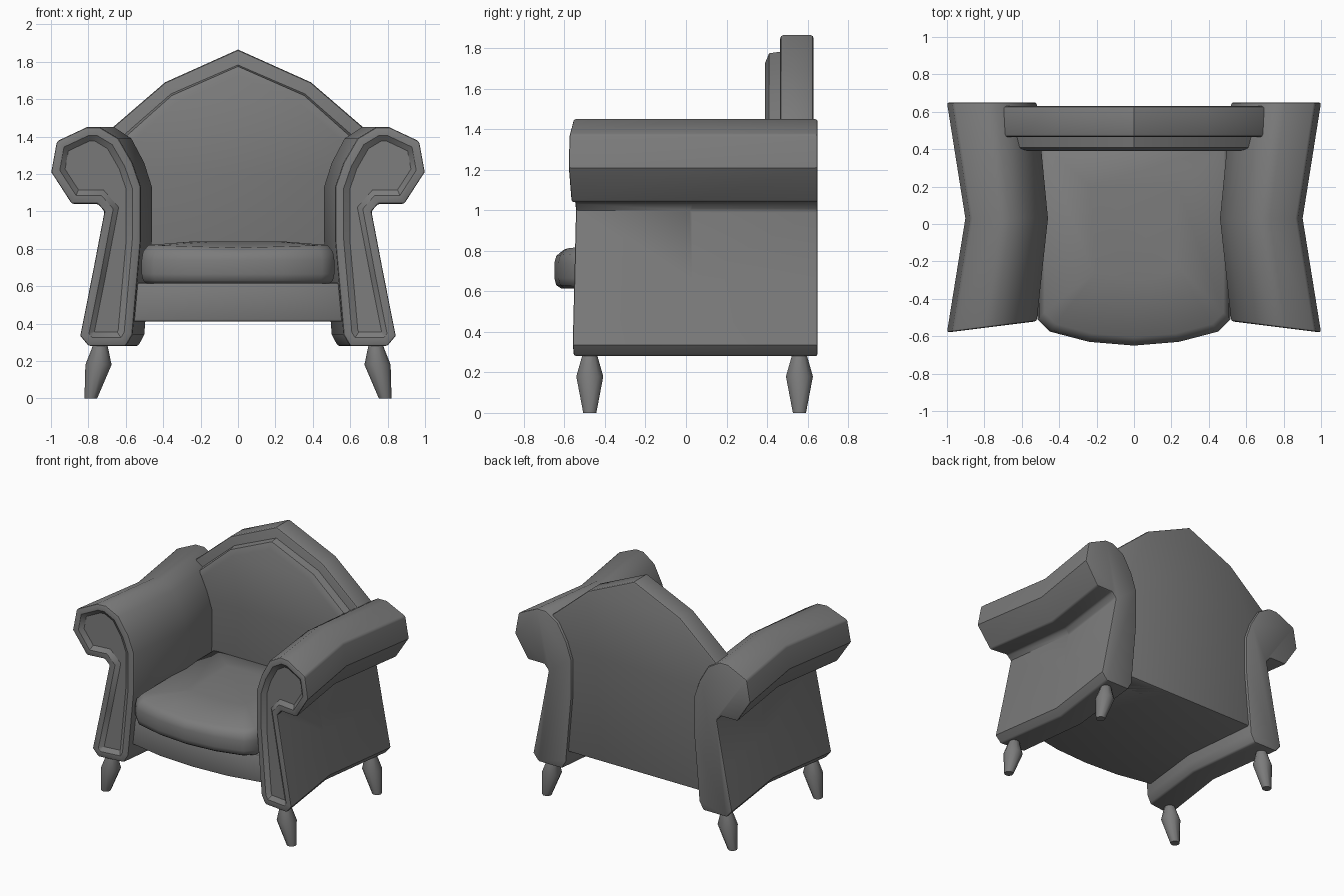
import bpy, bmesh, math
from mathutils import Vector

if "Cube" in bpy.data.objects:
    bpy.data.objects.remove(bpy.data.objects["Cube"])

GREY = (0.2, 0.2, 0.2, 1)
fabric = bpy.data.materials.new("grey upholstery")
fabric.use_nodes = True
fabric.diffuse_color = GREY
fabric.node_tree.nodes["Principled BSDF"].inputs["Base Color"].default_value = GREY


def loft(name, rings, insets=(), bevel=0.0, segments=2, angle=35):
    """Skin closed rings, cap both ends and inset the first cap."""
    bm = bmesh.new()
    loops = [[bm.verts.new(p) for p in ring] for ring in rings]
    n = len(loops[0])
    for a, b in zip(loops, loops[1:]):
        for i in range(n):
            bm.faces.new((a[i], a[(i + 1) % n], b[(i + 1) % n], b[i]))
    first = bm.faces.new(loops[0])
    bm.faces.new(loops[-1])
    bmesh.ops.recalc_face_normals(bm, faces=bm.faces)
    for thickness, depth in insets:
        bmesh.ops.inset_region(bm, faces=[first], thickness=thickness,
                               depth=depth, use_even_offset=True)
    mesh = bpy.data.meshes.new(name)
    bm.to_mesh(mesh)
    bm.free()
    mesh.materials.append(fabric)
    ob = bpy.data.objects.new(name, mesh)
    bpy.context.collection.objects.link(ob)
    bpy.ops.object.select_all(action='DESELECT')
    ob.select_set(True)
    bpy.context.view_layer.objects.active = ob
    if bevel:
        mod = ob.modifiers.new("soft_edges", 'BEVEL')
        mod.width, mod.segments = bevel, segments
        mod.limit_method, mod.angle_limit = 'ANGLE', math.radians(50)
        bpy.ops.object.modifier_apply(modifier=mod.name)
    bpy.ops.object.shade_smooth_by_angle(angle=math.radians(angle))
    return ob


def mirrored(half):
    """Complete a right-hand outline across x = 0."""
    return half + [(-x, v) for x, v in reversed(half) if x > 0]


# Scrolled arms, waisted halfway along, with a sunken front panel
ARM = [(0.60, 0.28), (0.80, 0.28), (0.845, 0.335), (0.78, 0.66), (0.715, 1.0),
       (0.75, 1.04), (0.89, 1.04), (1.0, 1.21), (0.97, 1.375), (0.81, 1.45),
       (0.74, 1.45), (0.64, 1.39), (0.565, 1.26), (0.52, 1.13), (0.52, 0.85),
       (0.565, 0.34)]
for side, s in (("left", 1), ("right", -1)):
    front = [(s * x, -0.52 - 0.125 * (x - 0.52), z) for x, z in ARM]
    waist = [(s * (x - 0.06 - 0.08 * (x - 0.52)), 0.03, z) for x, z in ARM]
    back = [(s * x, 0.65, z) for x, z in ARM]
    loft(side + "_arm", [front, waist, back],
         insets=[(0.045, 0), (0.03, -0.025)], bevel=0.012)

# Peaked back frame
FRAME = mirrored([(0.58, 0.41), (0.62, 1.2), (0.715, 1.41), (0.39, 1.69), (0, 1.865)])
loft("back_frame", [[(x, y, z) for x, z in FRAME] for y in (0.465, 0.63)],
     bevel=0.015, angle=25)

# Padded panel on the front of the back
PAD = mirrored([(0.55, 0.6), (0.57, 1.2), (0.635, 1.39), (0.36, 1.63), (0, 1.785)])
loft("back_cushion", [[(x * 0.98, 0.41, z - 0.01) for x, z in PAD],
                      [(x, 0.48, z) for x, z in PAD]],
     insets=[(0.045, 0.02)], angle=25)

# Bow-fronted seat base with flared ends
BASE = mirrored([(0.55, 0.62), (0.55, -0.48), (0.27, -0.535), (0, -0.55)])
loft("seat_base", [[(x * k, y, z) for x, y in BASE]
                   for z, k in ((0.41, 1.04), (0.62, 0.98))], bevel=0.015)

# Seat cushion with a slightly crowned top
SEAT = mirrored([(0.515, 0.45), (0.515, -0.51), (0.45, -0.575), (0.24, -0.63), (0, -0.65)])


def seat_ring(k, z, crown=0.0):
    return [(x * k, y * k, z - crown * (1 - abs(x) / 0.515)) for x, y in SEAT]


loft("seat_cushion", [seat_ring(0.45, 0.84), seat_ring(0.93, 0.82, 0.015),
                      seat_ring(0.985, 0.785, 0.01), seat_ring(1, 0.74),
                      seat_ring(1, 0.665), seat_ring(0.985, 0.63),
                      seat_ring(0.95, 0.615)], angle=50)

# Turned legs leaning outwards
LEG = [(0.787, 0.0, 0.034), (0.746, 0.18, 0.07), (0.735, 0.30, 0.034)]
TURN = [math.tau * i / 10 for i in range(10)]
for side, s in (("left", 1), ("right", -1)):
    for end, y in (("front", -0.475), ("back", 0.56)):
        loft(f"{end}_{side}_leg",
             [[(s * (cx + r * math.cos(t)), y + r * math.sin(t), z) for t in TURN]
              for cx, z, r in LEG], angle=45)
